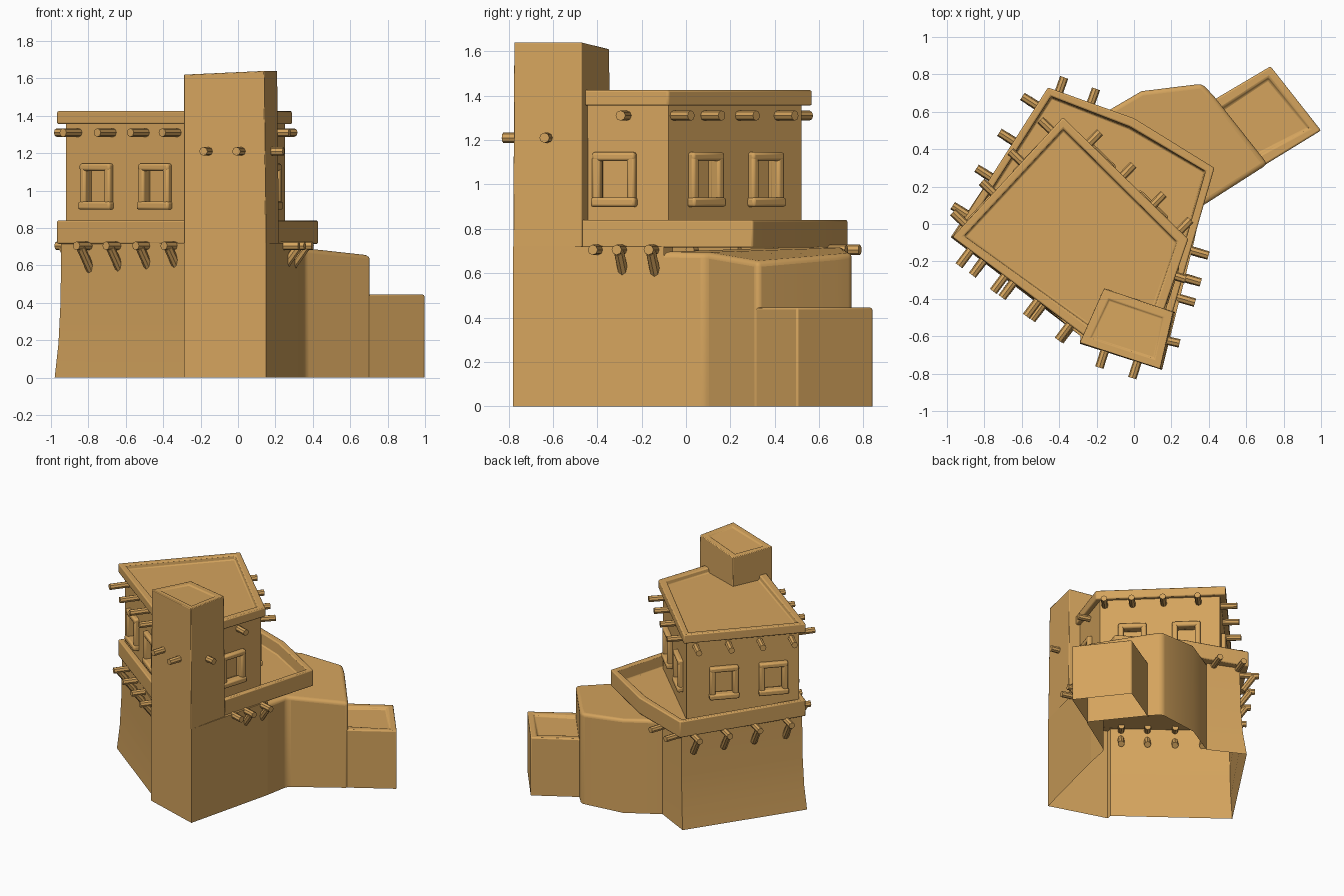
import bpy, bmesh
from mathutils import Vector, Matrix

if "Cube" in bpy.data.objects:
    bpy.data.objects.remove(bpy.data.objects["Cube"])

clay = bpy.data.materials.new("tan_clay")
clay.use_nodes = True
tan = (0.66, 0.37, 0.11, 1)
clay.diffuse_color = tan
bsdf = next(n for n in clay.node_tree.nodes if n.type == 'BSDF_PRINCIPLED')
bsdf.inputs["Base Color"].default_value = tan


def shade(ob):
    bpy.ops.object.select_all(action='DESELECT')
    bpy.context.view_layer.objects.active = ob
    ob.select_set(True)
    bpy.ops.object.shade_smooth_by_angle()


def finish(name, bm, bevel=0.0, segments=2):
    """Turn a bmesh into a softly edged clay object."""
    bmesh.ops.recalc_face_normals(bm, faces=bm.faces)
    mesh = bpy.data.meshes.new(name)
    bm.to_mesh(mesh)
    bm.free()
    mesh.materials.append(clay)
    ob = bpy.data.objects.new(name, mesh)
    bpy.context.collection.objects.link(ob)
    if bevel:
        mod = ob.modifiers.new("soft_edges", 'BEVEL')
        mod.width, mod.segments, mod.limit_method = bevel, segments, 'ANGLE'
    shade(ob)
    return ob


def loft(name, rings, skip=(), closed=False, rim=0, depth=0, bevel=0.008, segments=2):
    """Stack outlines (z, points); optionally sink a tray into the top."""
    bm = bmesh.new()
    loops = []
    for z, pts in rings:
        loops.append([bm.verts.new((p[0], p[1], p[2] if len(p) > 2 else z)) for p in pts])
    n = len(loops[0])
    for low, high in zip(loops, loops[1:]):
        for i in range(n):
            if i not in skip:
                j = (i + 1) % n
                bm.faces.new((low[i], low[j], high[j], high[i]))
    top = bm.faces.new(loops[-1])
    if closed:
        bm.faces.new(loops[0][::-1])
    bm.normal_update()
    if rim:
        bmesh.ops.inset_region(bm, faces=[top], thickness=rim)
        bmesh.ops.inset_region(bm, faces=[top], thickness=0.008, depth=-depth)
    return finish(name, bm, bevel, segments)


def post(name, a, b, r=0.023):
    """Eight-sided round timber from a to b."""
    a, b = Vector(a), Vector(b)
    bm = bmesh.new()
    turn = (b - a).to_track_quat('Z', 'Y').to_matrix().to_4x4()
    bmesh.ops.create_cone(bm, cap_ends=True, segments=8, radius1=r, radius2=r,
                          depth=(b - a).length,
                          matrix=Matrix.Translation((a + b) / 2) @ turn)
    return finish(name, bm)


def edge_frame(p, q, t, z):
    """Local axes on a wall: x along it, y outward, z up."""
    p, q = Vector((*p[:2], 0)), Vector((*q[:2], 0))
    x = (q - p).normalized()
    y = Vector((x.y, -x.x, 0))
    o = p.lerp(q, t) + Vector((0, 0, z))
    m = Matrix((x, y, Vector((0, 0, 1)))).transposed().to_4x4()
    return Matrix.Translation(o) @ m


def block(name, frame, centre, size, bevel=0.012):
    bm = bmesh.new()
    bmesh.ops.create_cube(bm, size=1, matrix=frame @ Matrix.Translation(centre)
                          @ Matrix.Diagonal((*size, 1)))
    return finish(name, bm, bevel)


def beams(name, p, q, ts, z, out, struts=False):
    for t in ts:
        f = edge_frame(p, q, t, z)
        post(name, f @ Vector((0, -0.06, 0)), f @ Vector((0, out, 0)))
        if struts:
            post(name + "_strut", f @ Vector((0, out - 0.04, -0.01)),
                 f @ Vector((0, -0.03, -0.13)), 0.024)


# Corner tower outlines
foot = [(-0.29, -0.64), (0.15, -0.78), (0.22, -0.47), (-0.16, -0.34)]
head = [(-0.29, -0.635, 1.62), (0.14, -0.775, 1.64), (0.21, -0.47, 1.64), (-0.16, -0.345, 1.61)]

# Lower storey with the tower base, flared at the foot and open underneath
lower = [(-0.945, -0.06), (-0.285, -0.6), foot[0], foot[1], (0.32, -0.1),
         (0.40, 0.28), (-0.2, 0.57), (-0.43, 0.67)]


def flare(k):
    return [(x - k, y + k * (1 if y > 0.6 else -0.3)) if x < -0.4 else (x, y) for x, y in lower]


loft("lower_walls", [(0, flare(0.035)), (0.18, flare(0.015)), (0.4, flare(0.004)), (0.72, lower)],
     skip=(4, 5), bevel=0)
loft("tower", [(0.72, foot), (1.63, head)], rim=0.06, depth=0.008, bevel=0.01)

# Terrace with parapet
terrace = [(-0.97, -0.07), (-0.25, -0.61), (0.17, -0.6), (0.43, 0.30), (0.0, 0.565), (-0.46, 0.73)]
loft("terrace_parapet", [(0.715, terrace), (0.84, terrace)], closed=True, rim=0.05, depth=0.09)

# Rear annex with a falling roof, and its small outbuilding
annex = [(0.32, -0.1), (0.355, 0.09), (0.715, 0.32), (0.43, 0.68), (0.365, 0.75), (0.04, 0.71),
         (-0.2, 0.57)]
crown = [(x, y, 0.72 - 0.11 * max(0, x - 0.1)) for x, y in annex]
loft("annex", [(0, annex), (0.7, crown)], skip=(6,), bevel=0.025, segments=4)
shed = [(0.69, 0.31), (1.0, 0.5), (0.73, 0.843), (0.42, 0.66)]
loft("outbuilding", [(0, shed), (0.445, shed)], skip=(3,), rim=0.06, depth=0.018, bevel=0.012)

# Upper storey with recessed windows
upper = [(-0.92, -0.06), (-0.24, -0.57), (0.1, -0.55), (0.25, -0.08), (-0.37, 0.52)]
walls = loft("upper_walls", [(0.74, upper), (1.37, upper)], closed=True, bevel=0)
sides = {s: (upper[i], upper[(i + 1) % 5])
         for s, i in (("front", 0), ("side", 2), ("back", 3), ("rear_side", 4))}
for side, ts in (("front", (0.25, 0.71)), ("side", (0.49,)), ("back", (0.27, 0.72)),
                 ("rear_side", (0.33, 0.77))):
    for t in ts:
        f = edge_frame(*sides[side], t, 1.02)
        cutter = block("window_cutter", f, (0, 0, 0), (0.14, 0.08, 0.18), 0)
        cutter.hide_render = True
        cut = walls.modifiers.new("window", 'BOOLEAN')
        cut.operation, cut.object, cut.solver = 'DIFFERENCE', cutter, 'EXACT'
        bpy.context.view_layer.objects.active = walls
        bpy.ops.object.modifier_apply(modifier=cut.name)
        bpy.data.objects.remove(cutter)
        for s in (-1, 1):
            block("window_jamb", f, (s * 0.082, 0.005, 0), (0.04, 0.054, 0.23))
        block("window_lintel", f, (0, 0.005, 0.105), (0.204, 0.056, 0.04))
        block("window_sill", f, (0, 0.008, -0.1), (0.212, 0.064, 0.044))
shade(walls)

# Roof with low rim
roof = [(-0.97, -0.07), (-0.25, -0.61), (0.13, -0.55), (0.29, -0.08), (-0.38, 0.57)]
loft("roof", [(1.355, roof), (1.425, roof)], closed=True, rim=0.06, depth=0.035)

# Roof beams, terrace beams with struts, and tower beams
beams("roof_beam", *sides["front"], (0.1, 0.37, 0.63, 0.88), 1.31, 0.14)
beams("roof_beam", *sides["side"], (0.6,), 1.31, 0.09)
beams("roof_beam", *sides["back"], (0.04, 0.27, 0.53, 0.82), 1.31, 0.11)
beams("roof_beam", *sides["rear_side"], (0.08, 0.37, 0.65, 0.93), 1.31, 0.12)
beams("terrace_beam", terrace[0], terrace[1], (0.23, 0.45, 0.67, 0.88), 0.705, 0.1, True)
beams("terrace_beam", terrace[5], terrace[0], (0.12, 0.36, 0.6, 0.85), 0.705, 0.09, True)
beams("terrace_beam", terrace[4], terrace[5], (0.5, 0.87), 0.705, 0.08)
beams("terrace_beam", terrace[2], terrace[3], (0.23,), 0.705, 0.1)
beams("terrace_beam", terrace[2], terrace[3], (0.35, 0.51), 0.705, 0.1, True)
beams("tower_beam", foot[0], foot[1], (0.3, 0.7), 1.21, 0.09)
beams("tower_beam", foot[1], foot[2], (0.5,), 1.21, 0.06)
